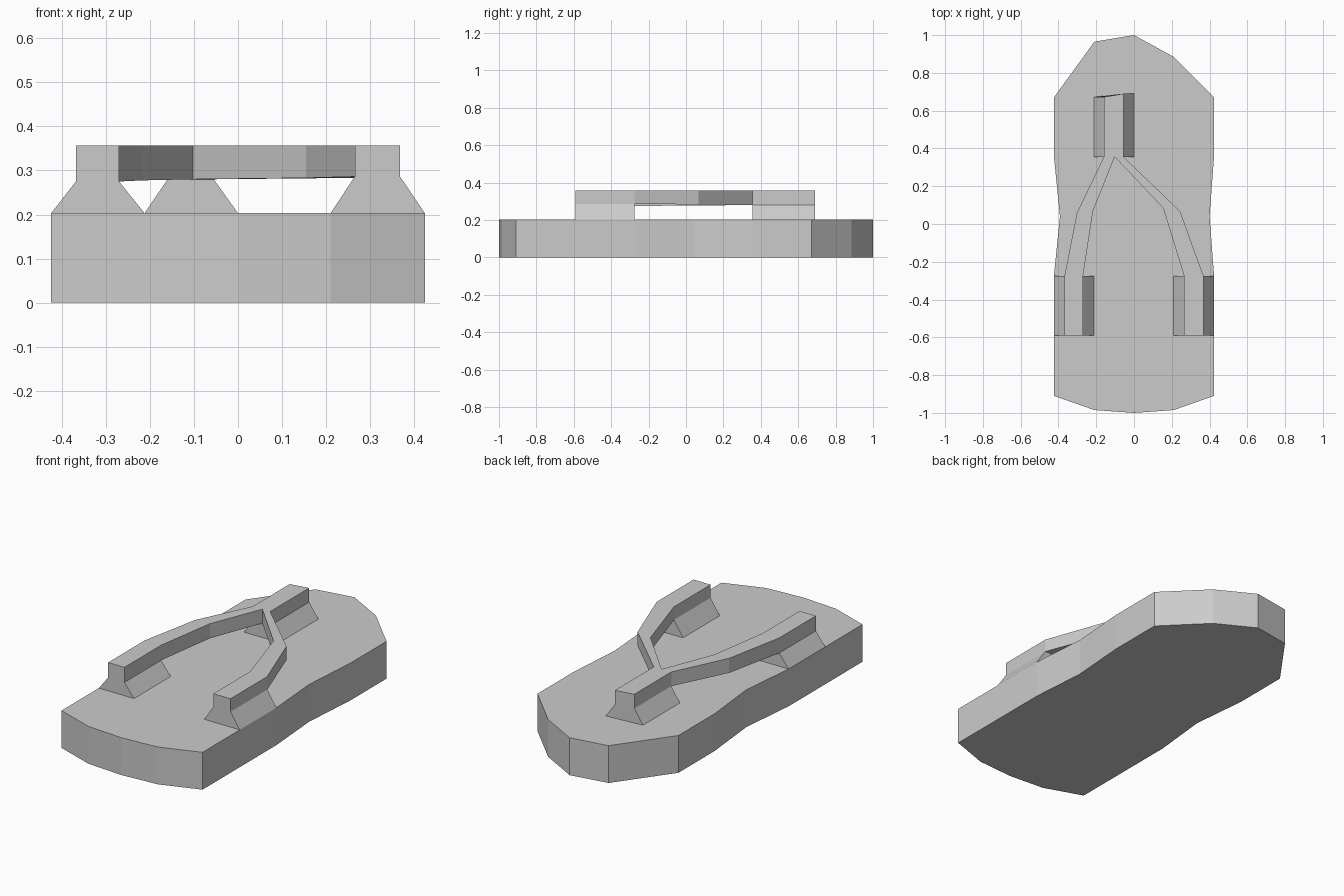
import bpy, bmesh

if "Cube" in bpy.data.objects:
    bpy.data.objects.remove(bpy.data.objects["Cube"])

SOLE_H, TOP = 0.203, 0.357


def finish(bm, name):
    bmesh.ops.remove_doubles(bm, verts=bm.verts, dist=0.0005)
    bmesh.ops.recalc_face_normals(bm, faces=bm.faces)
    me = bpy.data.meshes.new(name)
    bm.to_mesh(me)
    bm.free()
    ob = bpy.data.objects.new(name, me)
    bpy.context.collection.objects.link(ob)
    return ob


def loft(bm, sections):
    """Skin closed cross-sections together, leaving the ends open."""
    rings = [[bm.verts.new(p) for p in s] for s in sections]
    for a, b in zip(rings, rings[1:]):
        for i in range(len(a)):
            j = (i + 1) % len(a)
            bm.faces.new((a[i], a[j], b[j], b[i]))
    return rings


def post(bm, base, neck, neck_z, inner_y, outer_y):
    """Flared post; outer_y is (left, right). The strap covers the inner upper end."""
    prof = [(base[0], SOLE_H, 0), (base[1], SOLE_H, 1), (neck[1], neck_z, 1),
            (neck[1], TOP, 1), (neck[0], TOP, 0), (neck[0], neck_z, 0)]
    inner, outer = loft(bm, [[(x, inner_y, z) for x, z, s in prof],
                             [(x, outer_y[s], z) for x, z, s in prof]])
    for ring in (inner, outer):
        bm.faces.new((ring[0], ring[1], ring[2], ring[5]))
    bm.faces.new((outer[5], outer[2], outer[3], outer[4]))


def strap(bm, left, right, z0, z1):
    """Bent band between left and right edge paths, underside going z0 to z1."""
    sections = []
    for i, (l, r) in enumerate(zip(left, right)):
        z = z0 + (z1 - z0) * i / (len(left) - 1)
        sections.append([(*l, z), (*r, z), (*r, TOP), (*l, TOP)])
    loft(bm, sections)


# Sole: outline raised to a slab
outline = [(0, 1), (-.21, .965), (-.424, .67), (-.424, .36), (-.392, .04),
           (-.424, -.275), (-.424, -.91), (-.21, -.985), (0, -1), (.21, -.985),
           (.424, -.91), (.424, -.275), (.4, .04), (.424, .36), (.424, .67),
           (.21, .885)]
bm = bmesh.new()
for ring in loft(bm, [[(x, y, z) for x, y in outline] for z in (0, SOLE_H)]):
    bm.faces.new(ring)
finish(bm, "sole")

# Thong: three posts joined by two bent straps
bm = bmesh.new()
post(bm, (-.424, -.212), (-.368, -.27), .275, -.275, (-.59, -.59))
post(bm, (.21, .424), (.265, .368), .286, -.275, (-.59, -.59))
post(bm, (-.212, 0), (-.16, -.055), .28, .355, (.672, .69))
strap(bm, [(-.368, -.275), (-.302, .06), (-.16, .355)],
      [(-.27, -.275), (-.217, .068), (-.102, .355)], .275, .28)
strap(bm, [(.265, -.275), (.154, .085), (-.102, .355)],
      [(.368, -.275), (.244, .068), (-.055, .355)], .286, .28)
finish(bm, "thong_straps")
